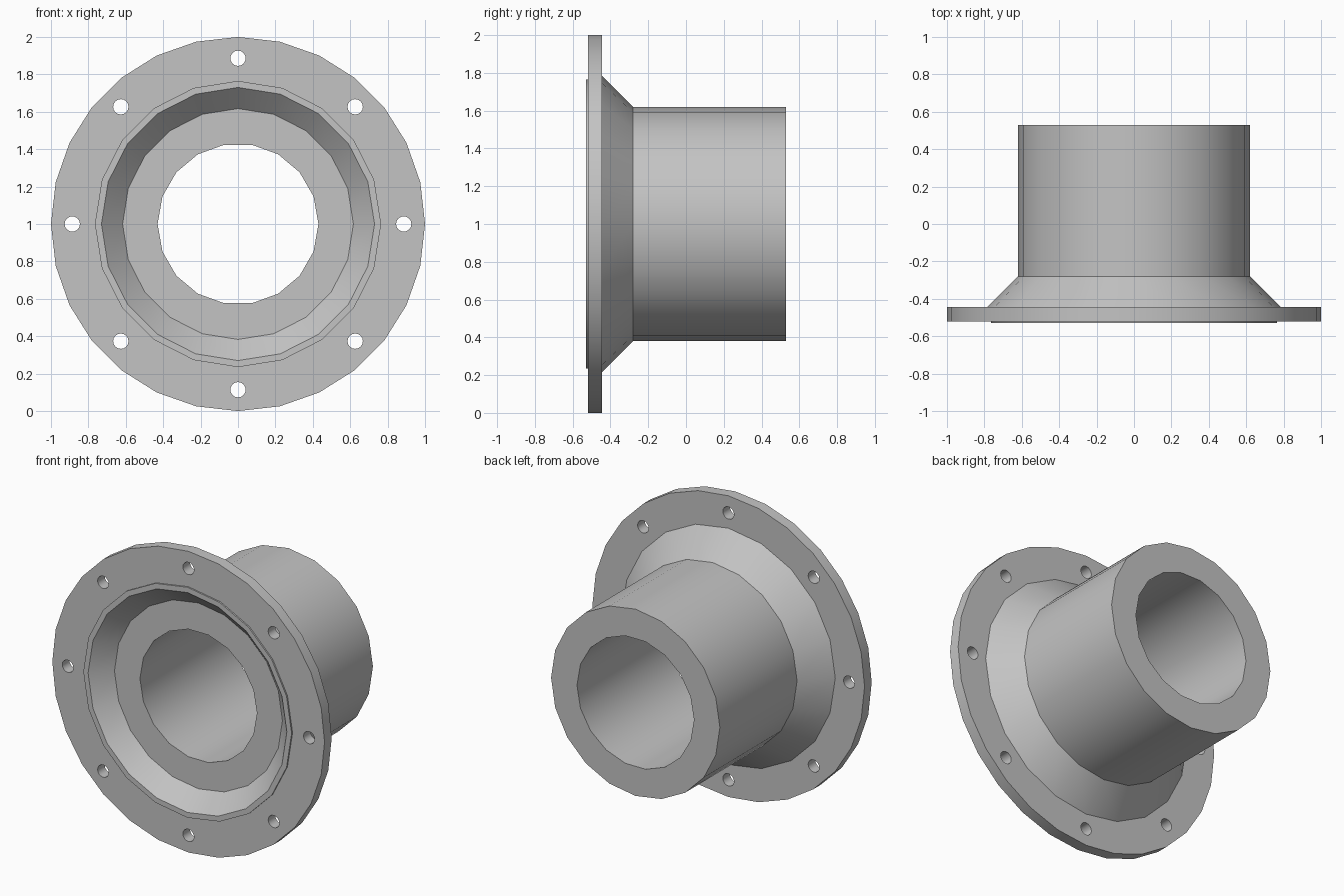
import bpy
import bmesh
from math import sin, cos, pi, radians

cube = bpy.data.objects.get("Cube")
if cube:
    bpy.data.objects.remove(cube)

CENTRE_Z = 1.0

grey = bpy.data.materials.new("steel grey")
grey.use_nodes = True
colour = (0.55, 0.55, 0.55, 1)
grey.diffuse_color = colour
grey.node_tree.nodes["Principled BSDF"].inputs["Base Color"].default_value = colour


def add_lathe(bm, profile, sides, x=0, z=CENTRE_Z):
    """Turn (radius, y) points about a y-parallel axis and cap both ends."""
    rings = [[bm.verts.new((x + r * cos(2 * pi * i / sides), y,
                            z + r * sin(2 * pi * i / sides)))
              for i in range(sides)] for r, y in profile]
    for a, b in zip(rings, rings[1:]):
        for i in range(sides):
            j = (i + 1) % sides
            bm.faces.new((a[i], a[j], b[j], b[i]))
    bm.faces.new(rings[0])
    bm.faces.new(rings[-1])


def make_object(name, bm):
    bmesh.ops.recalc_face_normals(bm, faces=bm.faces)
    mesh = bpy.data.meshes.new(name)
    bm.to_mesh(mesh)
    bm.free()
    mesh.materials.append(grey)
    obj = bpy.data.objects.new(name, mesh)
    bpy.context.collection.objects.link(obj)
    return obj


def turned(name, profile, sides):
    bm = bmesh.new()
    add_lathe(bm, profile, sides)
    return make_object(name, bm)


def cut(obj, cutter):
    """Subtract the cutter, then discard it."""
    cutter.hide_render = True
    mod = obj.modifiers.new("cut", "BOOLEAN")
    mod.operation = "DIFFERENCE"
    mod.solver = "EXACT"
    mod.object = cutter
    bpy.context.view_layer.objects.active = obj
    bpy.ops.object.modifier_apply(modifier=mod.name)
    bpy.data.objects.remove(cutter)


# Bolting flange with a centre opening and eight bolt holes
flange = turned("flange", [(1, -0.52), (1, -0.445)], 28)
cut(flange, turned("flange_opening", [(0.75, -0.7), (0.75, -0.3)], 20))
bm = bmesh.new()
for k in range(8):
    a = k * pi / 4
    add_lathe(bm, [(0.041, -0.7), (0.041, -0.3)], 16,
              0.886 * cos(a), CENTRE_Z + 0.886 * sin(a))
cut(flange, make_object("bolt_holes", bm))

# Hub: dished recess, raised lip, flared neck and straight tube
hub = turned("hub", [(0.617, -0.415), (0.73, -0.53), (0.765, -0.53),
                     (0.765, -0.465), (0.785, -0.445), (0.62, -0.28),
                     (0.62, 0.53)], 20)
cut(hub, turned("bore", [(0.43, -0.8), (0.43, 0.8)], 18))

# Smooth round walls, crisp rims
bpy.ops.object.select_all(action="DESELECT")
for obj in (flange, hub):
    obj.select_set(True)
bpy.context.view_layer.objects.active = hub
bpy.ops.object.shade_smooth_by_angle(angle=radians(30))
